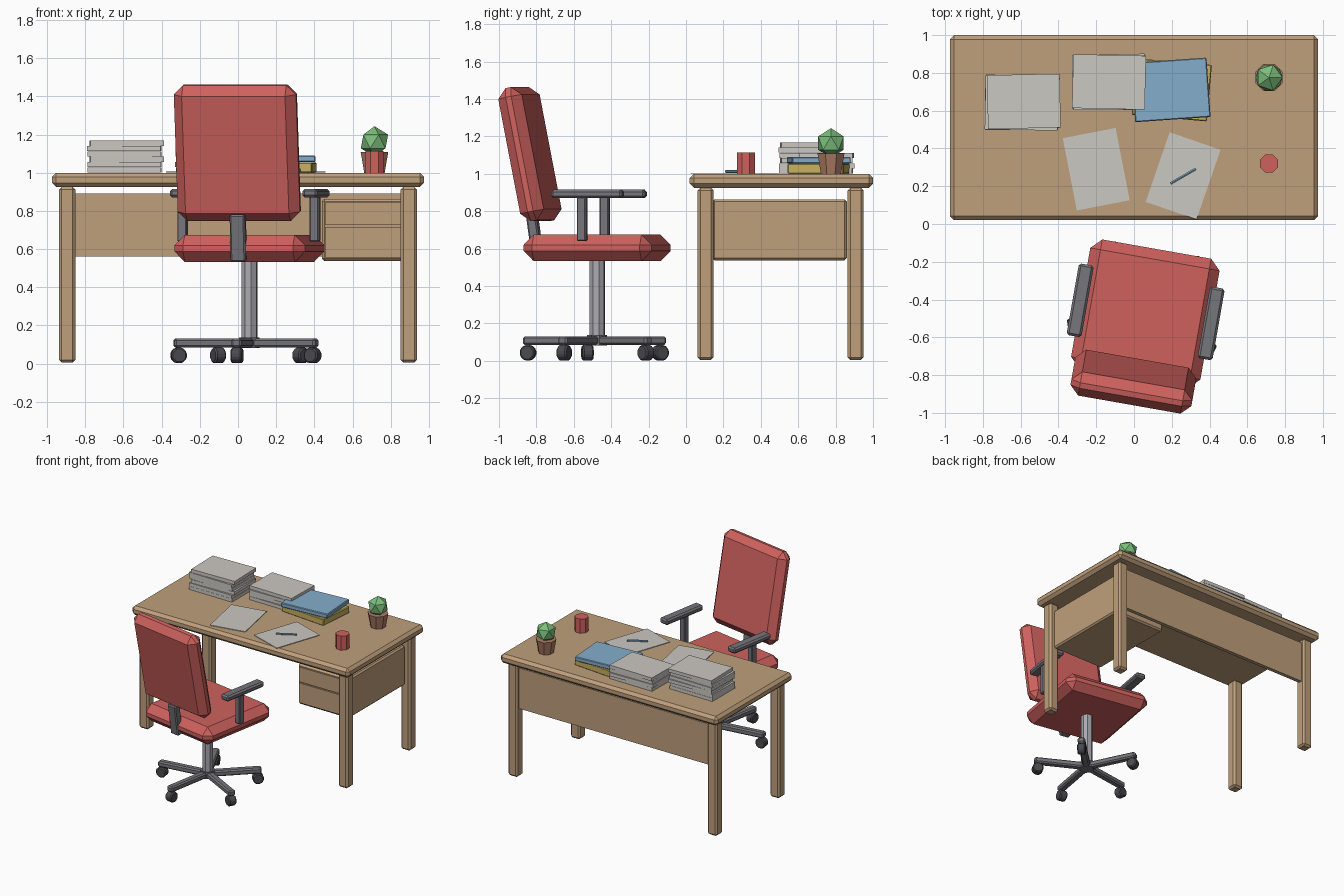
import bpy, bmesh, random
from math import radians, pi
from mathutils import Matrix, Vector

random.seed(4)
if "Cube" in bpy.data.objects:
    bpy.data.objects.remove(bpy.data.objects["Cube"], do_unlink=True)


def material(name, r, g, b):
    m = bpy.data.materials.new(name)
    m.use_nodes = True
    m.diffuse_color = (r, g, b, 1)
    m.node_tree.nodes["Principled BSDF"].inputs["Base Color"].default_value = (r, g, b, 1)
    return m


wood = material("wood", .52, .35, .2)
red = material("red_fabric", .62, .12, .11)
paper = material("paper", .6, .58, .54)
blue = material("blue_cover", .23, .42, .6)
yellow = material("yellow_cover", .58, .44, .12)
green = material("plant_green", .2, .52, .2)
grey = material("dark_grey_plastic", .18, .18, .2)
steel = material("light_grey_metal", .4, .4, .44)
charcoal = material("charcoal_rubber", .07, .07, .08)
clay = material("terracotta", .42, .2, .13)


def finish(bm, name, mat, matrix, bevel=0):
    mesh = bpy.data.meshes.new(name)
    bm.to_mesh(mesh)
    bm.free()
    mesh.materials.append(mat)
    ob = bpy.data.objects.new(name, mesh)
    bpy.context.collection.objects.link(ob)
    ob.matrix_world = matrix
    if bevel:
        mod = ob.modifiers.new("chamfer", "BEVEL")
        mod.width, mod.segments = bevel, 1
    return ob


def place(loc, rx=0, ry=0, rz=0, frame=Matrix()):
    rot = Matrix.Rotation(radians(rz), 4, "Z") @ Matrix.Rotation(radians(ry), 4, "Y") @ Matrix.Rotation(radians(rx), 4, "X")
    return frame @ Matrix.Translation(loc) @ rot


def box(name, mat, size, loc, bevel=0, **turn):
    bm = bmesh.new()
    bmesh.ops.create_cube(bm, size=1)
    bmesh.ops.scale(bm, vec=size, verts=bm.verts)
    return finish(bm, name, mat, place(loc, **turn), bevel)


def tube(name, mat, r_bottom, r_top, depth, loc, sides=8, bevel=0, **turn):
    bm = bmesh.new()
    bmesh.ops.create_cone(bm, cap_ends=True, segments=sides, radius1=r_bottom, radius2=r_top, depth=depth)
    bmesh.ops.rotate(bm, verts=bm.verts, matrix=Matrix.Rotation(pi / sides, 3, "Z"))
    return finish(bm, name, mat, place(loc, **turn), bevel)


# Desk
box("desk_top", wood, (1.95, .98, .075), (0, .51, .9625), .022)
for side, x in (("right", -.895), ("left", .895)):
    for end, y in (("front", .105), ("back", .907)):
        box(f"{end}_{side}_leg", wood, (.085, .085, .92), (x, y, .465), .014)
box("back_panel", wood, (1.72, .03, .33), (0, .91, .725))

# Drawer unit
box("drawer_unit", wood, (.46, .72, .325), (.67, .5, .7), .012)
for name, height, z in (("upper_drawer_front", .12, .785), ("lower_drawer_front", .16, .635)):
    box(name, wood, (.4, .009, height), (.655, .136, z))

# Paper stacks
for stack, x, y, count in (("left_stack", -.59, .645, 6), ("middle_stack", -.135, .752, 4)):
    for i in range(count):
        jitter = Vector((random.uniform(-.008, .008), random.uniform(-.006, .006), 0))
        box(f"{stack}_{i + 1}", paper, (.385, .285, .027),
            Vector((x, y, 1.0145 + i * .028)) + jitter, rz=random.uniform(-2, 2))

# Books, loose sheets and pencil
box("yellow_book", yellow, (.4, .3, .054), (.2, .71, 1.027), .005, rz=-5)
box("blue_book", blue, (.4, .315, .035), (.195, .71, 1.073), .005, rz=4)
box("left_sheet", paper, (.285, .39, .005), (-.2, .29, 1.003), rz=11)
box("right_sheet", paper, (.285, .39, .005), (.26, .255, 1.003), rz=-19)
tube("pencil", blue, .008, .008, .155, (.26, .253, 1.013), 6, ry=90, rz=30)

# Mug and potted plant
tube("mug", red, .052, .052, .115, (.715, .32, 1.057))
tube("plant_pot", clay, .058, .078, .108, (.715, .775, 1.054))
bm = bmesh.new()
bmesh.ops.create_icosphere(bm, subdivisions=1, radius=.08)
finish(bm, "plant", green, place((.715, .775, 1.164)))

# Chair, turned slightly and facing the desk
chair = place((.06, -.475, 0), rz=-10)
box("seat", red, (.695, .695, .142), (0, 0, .604), .055, frame=chair)
box("backrest", red, (.65, .13, .725), (0, -.365, 1.105), .05, rx=11, frame=chair)
box("back_strut", grey, (.08, .055, .25), (0, -.337, .66), .008, rx=8, frame=chair)
for side, s in (("right", -1), ("left", 1)):
    box(f"{side}_arm_post", grey, (.05, .05, .24), (s * .352, -.02, .76), .006, frame=chair)
    box(f"{side}_armrest", grey, (.08, .385, .045), (s * .352, .01, .893), .012, frame=chair)

# Chair column and five-armed base
tube("column", steel, .043, .043, .41, (0, 0, .328), frame=chair)
tube("base_hub", grey, .055, .055, .055, (0, 0, .11), frame=chair)
for i in range(5):
    spoke = chair @ Matrix.Rotation(radians(270 + 72 * i), 4, "Z")
    box(f"base_arm_{i + 1}", grey, (.39, .055, .046), (.205, 0, .108), .01, frame=spoke)
    tube(f"caster_{i + 1}", charcoal, .044, .044, .06, (.375, 0, .043), 8, .008, rx=90, frame=spoke)
